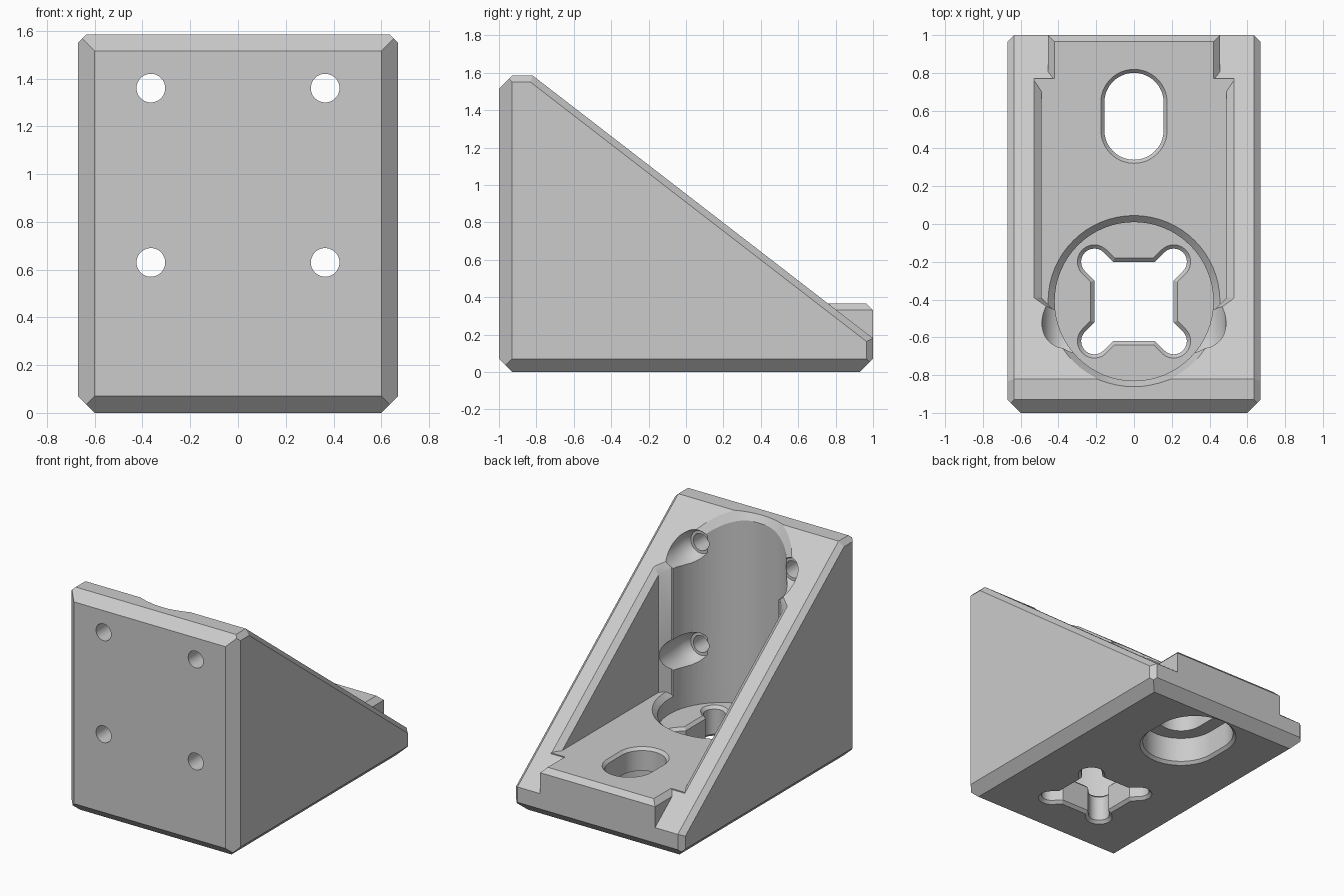
import bpy, bmesh, math
from mathutils import Vector

cube = bpy.data.objects.get("Cube")
if cube:
    bpy.data.objects.remove(cube, do_unlink=True)

grey = bpy.data.materials.new("plain grey")
grey.use_nodes = True
grey.diffuse_color = (0.6, 0.6, 0.6, 1)
grey.node_tree.nodes["Principled BSDF"].inputs["Base Color"].default_value = (0.6, 0.6, 0.6, 1)

W, H, FLOOR = 0.67, 1.585, 0.365      # half width, height, floor level
BORE_Y, RECESS = -0.41, 0.22          # bore centre and its floor level
C, c = 0.07, 0.035                    # large and small chamfers
SLOPE = Vector((0, 1.405, 1.82)).normalized()


def slope_z(y):
    return min(H, H - 0.772 * (y + 0.82))


def make(name, bm):
    bmesh.ops.recalc_face_normals(bm, faces=bm.faces[:])
    mesh = bpy.data.meshes.new(name)
    bm.to_mesh(mesh)
    bm.free()
    mesh.materials.append(grey)
    ob = bpy.data.objects.new(name, mesh)
    bpy.context.collection.objects.link(ob)
    return ob


def loft(name, loops):
    """Closed solid skinned through loops of equal length."""
    bm = bmesh.new()
    rings = [[bm.verts.new(p) for p in loop] for loop in loops]
    n = len(rings[0])
    for a, b in zip(rings, rings[1:]):
        for i in range(n):
            j = (i + 1) % n
            bm.faces.new((a[i], a[j], b[j], b[i]))
    bm.faces.new(rings[0][::-1])
    bm.faces.new(rings[-1])
    return make(name, bm)


def combine(target, other, operation="DIFFERENCE"):
    mod = target.modifiers.new(other.name, "BOOLEAN")
    mod.operation, mod.object, mod.solver = operation, other, "EXACT"
    bpy.context.view_layer.objects.active = target
    bpy.ops.object.modifier_apply(modifier=mod.name)
    bpy.data.objects.remove(other, do_unlink=True)


def at(points, z):
    return [(x, y, z) for x, y in points]


def stadium(cy, r, half=0.0, n=32):
    """Slot outline along y; a circle when half is zero."""
    pts = []
    for side in (0, 1):
        for i in range(n + 1 if half else n):
            a = math.pi * (side + i / n)
            pts.append((r * math.cos(a), cy + r * math.sin(a) + (half if side == 0 else -half)))
    return pts


def cross(grow):
    """Square opening with a round-ended arm at each corner."""
    r, s, pts = 0.07 + grow, 0.21 + grow, []
    k = s - r * math.sqrt(2)
    arc = [math.radians(-45 + 15 * i) for i in range(13)]
    arm = [(s, k)] + [(0.21 + r * math.cos(a), 0.21 + r * math.sin(a)) for a in arc] + [(k, s)]
    for q in range(4):
        ca, sa = round(math.cos(q * math.pi / 2)), round(math.sin(q * math.pi / 2))
        pts += [(x * ca - y * sa, BORE_Y + x * sa + y * ca) for x, y in arm]
    return pts


def mirrored(half):
    return half + [(-x, y) for x, y in reversed(half)]


def pocket(grow):
    return mirrored([(0.43 + grow / 2, -0.45), (0.49 + grow, -0.39), (0.49 + grow, 0.77)])


def flare(name, outline):
    """Bevels the rim of an opening where it meets the sloping face."""
    levels = [(0, -0.045), (0.05, 0.012), (0.05, 0.6)]
    return loft(name, [[(x, y, slope_z(y) + dz) for x, y in outline(g)] for g, dz in levels])


# Wedge body: a block with every chamfer sliced off
bm = bmesh.new()
bmesh.ops.create_cube(bm, size=2)
for v in bm.verts:
    v.co = (v.co.x * W, v.co.y, (v.co.z + 1) * H / 2)
slices = [((0, -0.82, H), SLOPE), ((0, -1, C), (0, -1, -1)), ((0, 1, C), (0, 1, -1)),
          ((0, -1, H - C), (0, -1, 1))]
for s in (-1, 1):
    slices += [((s * W, 0, C), (s, 0, -1)), ((s * W, C - 1, 0), (s, -1, 0)),
               ((s * W, 1 - c, 0), (s, 1, 0)), ((s * W, 0, H - c), (s, 0, 1)),
               ((s * (W - c), -0.82, H), (s, SLOPE.y, SLOPE.z))]
for point, normal in slices:
    bmesh.ops.bisect_plane(bm, geom=bm.verts[:] + bm.edges[:] + bm.faces[:], dist=1e-6,
                           plane_co=point, plane_no=normal, clear_outer=True)
    bmesh.ops.holes_fill(bm, edges=[e for e in bm.edges if e.is_boundary])
body = make("corner_bracket", bm)

# Pocket between the side walls
combine(body, loft("pocket_cut", [at(pocket(0), 0.3), at(pocket(0), 2)]))
combine(body, flare("pocket_rim_cut", pocket))

# Raised floor with a narrow tail, bevelled around the bore
wide = [(0.53, -0.45), (0.53, 0.77)]
low = mirrored(wide + [(0.455, 0.77), (0.455, 1)])
top = mirrored(wide + [(0.42, 0.77), (0.42, 1 - c)])
pad = loft("floor_pad", [at(low, 0.08), at(low, FLOOR - c), at(top, FLOOR)])
combine(pad, loft("bore_rim_cut", [at(stadium(BORE_Y, 0.42 + g), FLOOR + dz)
                                   for g, dz in ((0, -0.1), (0, -c), (0.045, 0.01))]))
combine(body, pad, "UNION")

# Round bore and its bevelled upper rim
combine(body, loft("bore_cut", [at(stadium(BORE_Y, 0.42), z) for z in (RECESS, 2)]))
combine(body, flare("bore_flare_cut", lambda g: stadium(BORE_Y, 0.42 + g * 0.8)))

# Cross-shaped opening under the bore
levels = [(0.03, -0.01), (0, 0.02), (0, RECESS - 0.02), (0.03, RECESS + 0.01)]
combine(body, loft("cross_cut", [at(cross(g), z) for g, z in levels]))

# Slot in the floor with a wider recess underneath
levels = [(0.157, 0.1), (0.157, FLOOR - 0.02), (0.185, FLOOR + 0.01)]
combine(body, loft("slot_cut", [at(stadium(0.57, r, 0.073), z) for r, z in levels]))
levels = [(0.29, -0.01), (0.26, 0.02), (0.26, 0.2)]
combine(body, loft("slot_recess_cut", [at(stadium(0.57, r, 0.073), z) for r, z in levels]))

# Four screw holes with rounded head seats
profile = [(0.06, -1.1), (0.06, -0.69), (0.08, -0.69), (0.103, -0.65),
           (0.117, -0.6), (0.123, -0.53), (0.123, 0.2)]
for x in (-0.365, 0.365):
    for z in (0.63, 1.36):
        combine(body, loft("screw_cut", [[(x + px, y, z + pz) for px, pz in stadium(0, r, n=24)]
                                         for r, y in profile]))

# Smooth curved walls, keep the edges crisp
bpy.ops.object.select_all(action="DESELECT")
body.select_set(True)
bpy.context.view_layer.objects.active = body
bpy.ops.object.shade_smooth_by_angle(angle=math.radians(25))
